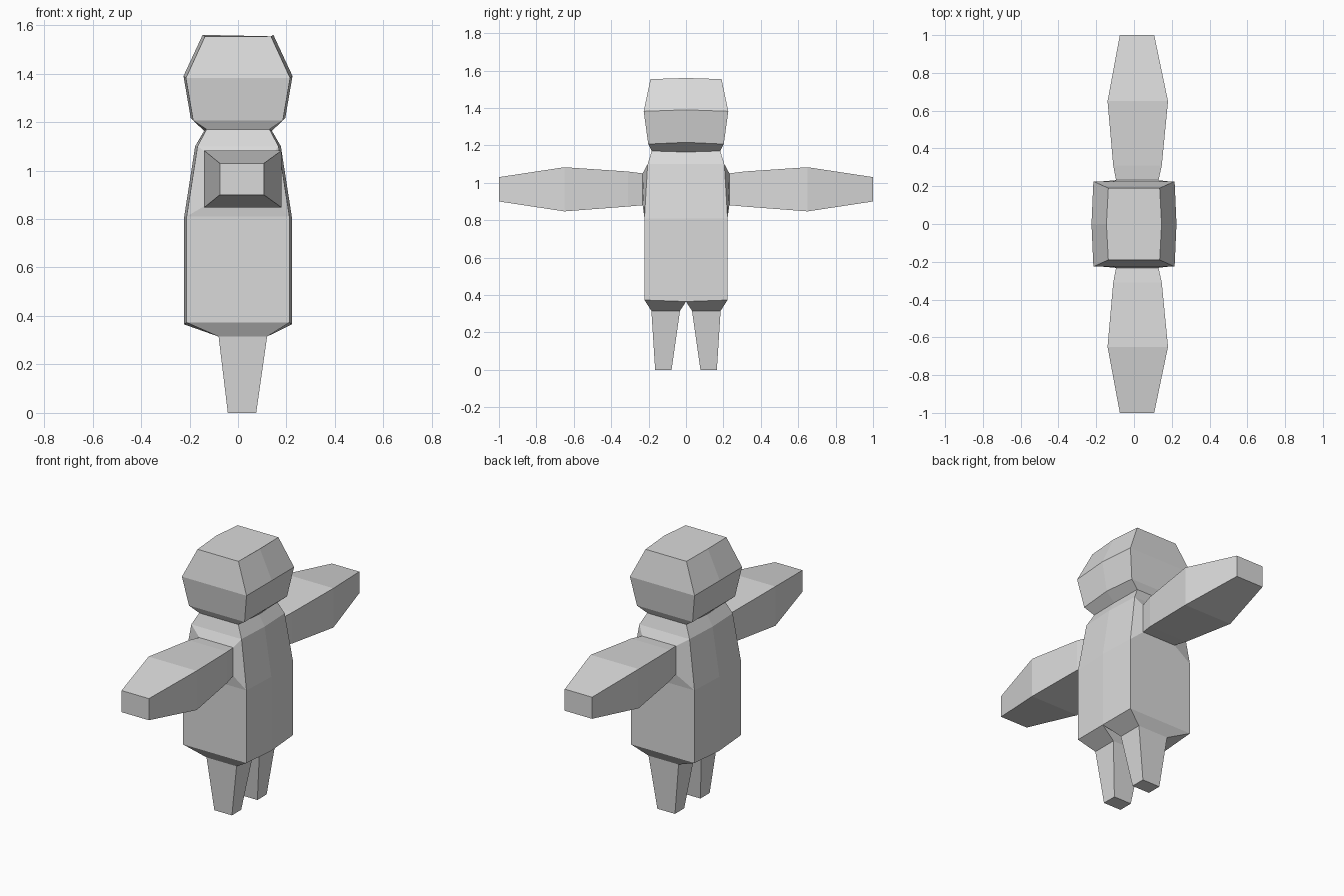
import bpy
import bmesh

cube = bpy.data.objects.get("Cube")
if cube:
    bpy.data.objects.remove(cube, do_unlink=True)

# Single plain grey
grey = bpy.data.materials.new("plain_grey")
grey.use_nodes = True
grey.diffuse_color = (0.7, 0.7, 0.7, 1)
grey.node_tree.nodes["Principled BSDF"].inputs["Base Color"].default_value = (0.7, 0.7, 0.7, 1)


def loft(name, rings):
    """Skin a list of equal-length point rings and cap both ends."""
    bm = bmesh.new()
    loops = [[bm.verts.new(p) for p in ring] for ring in rings]
    for a, b in zip(loops, loops[1:]):
        for i in range(len(a)):
            j = (i + 1) % len(a)
            bm.faces.new((a[i], a[j], b[j], b[i]))
    bm.faces.new(loops[0])
    bm.faces.new(loops[-1])
    bmesh.ops.recalc_face_normals(bm, faces=bm.faces)
    mesh = bpy.data.meshes.new(name)
    bm.to_mesh(mesh)
    bm.free()
    mesh.materials.append(grey)
    obj = bpy.data.objects.new(name, mesh)
    bpy.context.collection.objects.link(obj)
    return obj


def hex_ring(x, y, z, dz):
    """Rectangle with slightly bulged middle points on the two x sides."""
    m = x + 0.01
    return [(-x, -y, z), (x, -y, z), (m, 0, z + dz),
            (x, y, z), (-x, y, z), (-m, 0, z + dz)]


# Torso and head, meeting at the neck
neck = hex_ring(0.13, 0.183, 1.17, -0.006)
loft("torso", [
    hex_ring(0.212, 0.222, 0.373, -0.008),
    hex_ring(0.212, 0.222, 0.81, 0),
    hex_ring(0.167, 0.205, 1.10, 0),
    neck])
loft("head", [
    neck,
    hex_ring(0.185, 0.202, 1.207, 0.009),
    hex_ring(0.215, 0.226, 1.382, 0.008),
    hex_ring(0.136, 0.19, 1.554, 0.006)])

for side, s in (("left", 1), ("right", -1)):
    # Arm: shoulder plate on the torso side, then a tapered limb along y
    rings = [[(-0.212, s * 0.222, 0.81), (0.212, s * 0.222, 0.81),
              (0.167, s * 0.205, 1.10), (-0.167, s * 0.205, 1.10)]]
    for y, x0, x1, z0, z1 in ((0.232, -0.095, 0.13, 0.88, 1.05),
                              (0.31, -0.11, 0.147, 0.873, 1.06),
                              (0.65, -0.14, 0.18, 0.847, 1.083),
                              (1.0, -0.075, 0.107, 0.90, 1.03)):
        rings.append([(x0, s * y, z0), (x1, s * y, z0), (x1, s * y, z1), (x0, s * y, z1)])
    loft(side + "_arm", rings)

    # Leg: hip wedge under half the torso, then a tapered limb down to the foot
    rings = [[(-0.212, s * 0.222, 0.373), (0.212, s * 0.222, 0.373),
              (0.222, 0, 0.365), (-0.222, 0, 0.365)]]
    for z, x0, x1, y0, y1 in ((0.315, -0.08, 0.12, 0.032, 0.185),
                              (0.0, -0.042, 0.075, 0.077, 0.165)):
        rings.append([(x0, s * y1, z), (x1, s * y1, z), (x1, s * y0, z), (x0, s * y0, z)])
    loft(side + "_leg", rings)
